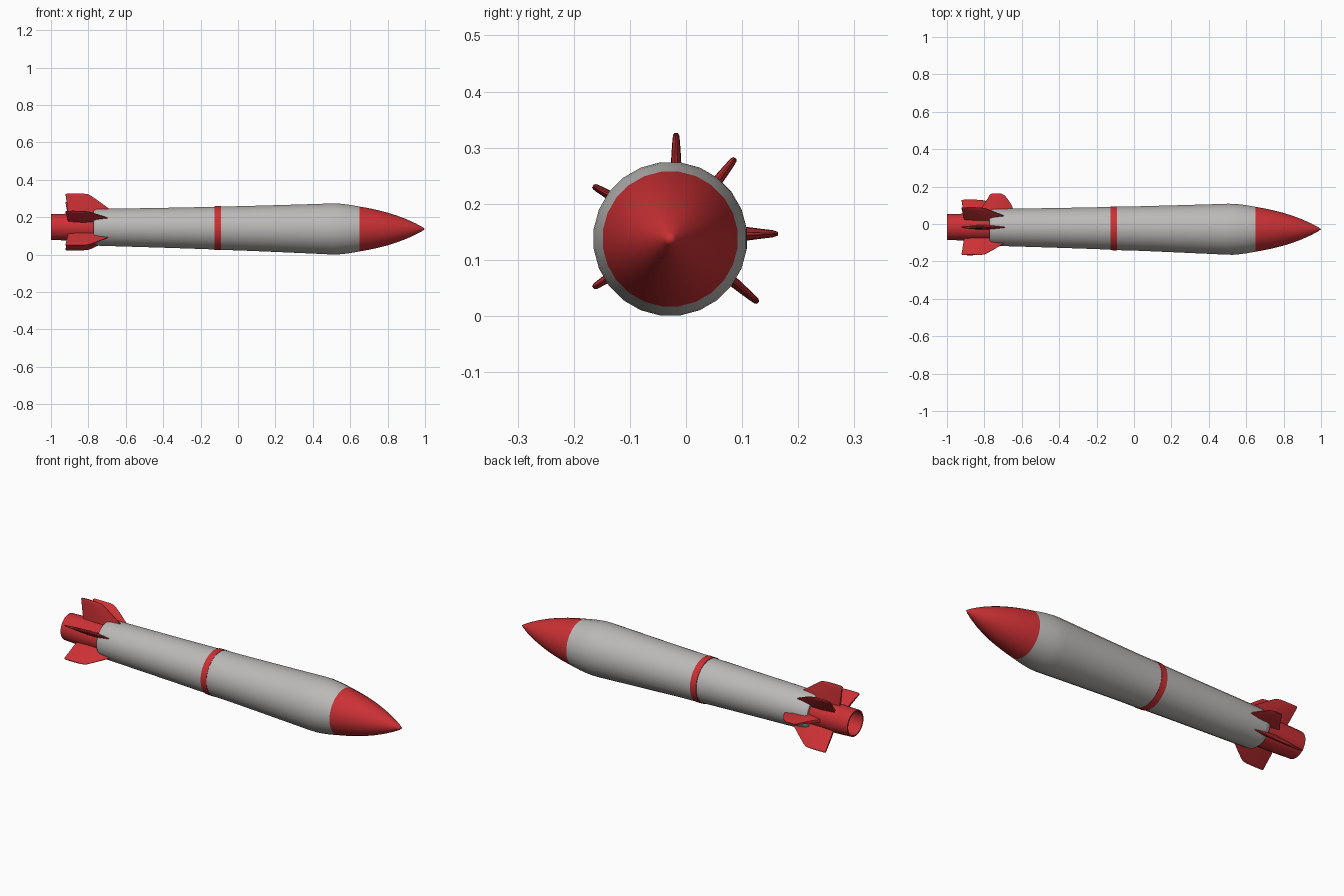
import bpy, bmesh, math

if "Cube" in bpy.data.objects:
    bpy.data.objects.remove(bpy.data.objects["Cube"])

SIDES = 24


def material(name, rgb):
    m = bpy.data.materials.new(name)
    m.diffuse_color = (*rgb, 1)
    m.use_nodes = True
    m.node_tree.nodes["Principled BSDF"].inputs["Base Color"].default_value = m.diffuse_color
    return m


RED = material("red paint", (0.60, 0.03, 0.035))
GREY = material("light grey paint", (0.50, 0.49, 0.475))


def axis(x):
    """Centre line of the rocket, very slightly tilted along its length."""
    x = min(x, 0.52)
    return -0.024 - 0.008 * x, 0.141 - 0.007 * x


def finish(name, bm, mat, angle):
    bmesh.ops.recalc_face_normals(bm, faces=bm.faces)
    me = bpy.data.meshes.new(name)
    bm.to_mesh(me)
    bm.free()
    me.materials.append(mat)
    ob = bpy.data.objects.new(name, me)
    bpy.context.collection.objects.link(ob)
    bpy.ops.object.select_all(action='DESELECT')
    ob.select_set(True)
    bpy.context.view_layer.objects.active = ob
    bpy.ops.object.shade_smooth_by_angle(angle=math.radians(angle))
    return ob


def lathe(name, profile, mat):
    """Spin (x, radius) points around the centre line; radius 0 closes to a point."""
    bm = bmesh.new()
    rings = []
    for x, r in profile:
        cy, cz = axis(x)
        if r == 0:
            rings.append([bm.verts.new((x, cy, cz))] * SIDES)
            continue
        ring = []
        for i in range(SIDES):
            a = 2 * math.pi * (i + 0.5) / SIDES
            ring.append(bm.verts.new((x, cy + r * math.cos(a), cz + r * math.sin(a))))
        rings.append(ring)
    for a, b in zip(rings, rings[1:]):
        for i in range(SIDES):
            j = (i + 1) % SIDES
            corners = list(dict.fromkeys((a[i], a[j], b[j], b[i])))
            bm.faces.new(corners)
    return finish(name, bm, mat, 35)


# Nose cone
lathe("nose_cone", [(0.65, 0.121), (0.70, 0.112), (0.75, 0.101), (0.80, 0.088),
                    (0.85, 0.072), (0.90, 0.053), (0.95, 0.030), (0.985, 0.011), (1.0, 0)], RED)

# Front and rear body tubes
lathe("front_body", [(-0.09, 0.1175), (0.0, 0.119), (0.2, 0.126), (0.4, 0.1335), (0.50, 0.1375),
                     (0.53, 0.1375), (0.56, 0.135), (0.60, 0.130), (0.65, 0.121)], GREY)
lathe("rear_body", [(-0.77, 0.066), (-0.772, 0.088), (-0.76, 0.097), (-0.74, 0.0995),
                    (-0.5, 0.105), (-0.3, 0.110), (-0.125, 0.115)], GREY)

# Painted band between the tubes
lathe("middle_band", [(-0.125, 0.115), (-0.125, 0.118), (-0.09, 0.119), (-0.09, 0.1175)], RED)

# Hollow tail nozzle
lathe("tail_nozzle", [(-0.76, 0.074), (-0.90, 0.073), (-1.0, 0.069), (-1.0, 0.062),
                      (-0.90, 0.063), (-0.80, 0.063), (-0.80, 0)], RED)


def fin(name, degrees, sections):
    """Loft thin lens sections (radius, trailing x, leading x, thickness) outward."""
    a = math.radians(degrees)
    cy, cz = axis(-0.8)
    bm = bmesh.new()
    rings = []
    for r, x0, x1, t in sections:
        w = x1 - x0
        outline = [(x0, -0.25), (x0 + 0.3 * w, -0.5), (x0 + 0.7 * w, -0.45), (x1, -0.1),
                   (x1, 0.1), (x0 + 0.7 * w, 0.45), (x0 + 0.3 * w, 0.5), (x0, 0.25)]
        rings.append([bm.verts.new((x, cy + r * math.cos(a) - s * t * math.sin(a),
                                    cz + r * math.sin(a) + s * t * math.cos(a)))
                      for x, s in outline])
    n = len(rings[0])
    for p, q in zip(rings, rings[1:]):
        for i in range(n):
            j = (i + 1) % n
            bm.faces.new((p[i], p[j], q[j], q[i]))
    bm.faces.new(rings[0])
    bm.faces.new(rings[-1])
    return finish(name, bm, RED, 40)


# Swept tail fins: one wide pattern, plus one short fin set further forward
REAR = [(0.060, -0.905, -0.66, 0.024), (0.100, -0.912, -0.69, 0.021),
        (0.140, -0.917, -0.745, 0.017), (0.168, -0.921, -0.785, 0.013),
        (0.176, -0.922, -0.80, 0.011), (0.180, -0.915, -0.825, 0.006)]
FORWARD = [(0.060, -0.85, -0.63, 0.032), (0.120, -0.805, -0.655, 0.026),
           (0.150, -0.785, -0.675, 0.018), (0.172, -0.772, -0.692, 0.013),
           (0.182, -0.76, -0.715, 0.006)]
for i, deg in enumerate((90, 52, -40, 213, 150)):
    scale = (1.0, 0.95, 1.06, 0.98, 0.95)[i]
    fin(f"rear_fin_{i + 1}", deg, [(r * scale, b, f, t) for r, b, f, t in REAR])
fin("forward_fin", 0, FORWARD)
